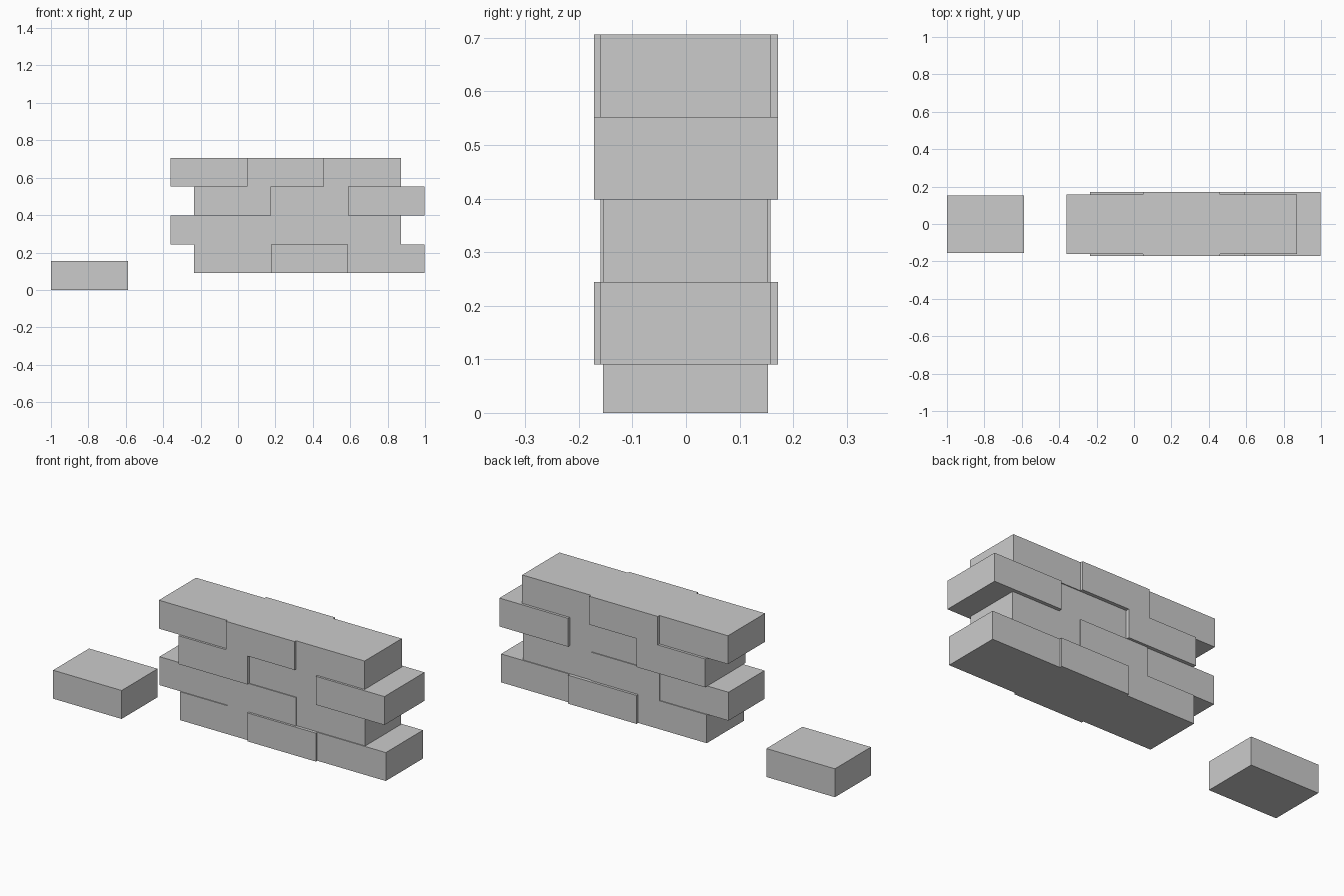
import bpy

if "Cube" in bpy.data.objects:
    bpy.data.objects.remove(bpy.data.objects["Cube"])

L, H = 0.411, 0.154        # brick length and height
BASE = 0.09                # height of the lowest course

# Depth ranges (front y, back y): wide, medium and narrow bricks
DEPTH = {"W": (-0.172, 0.172), "M": (-0.16, 0.158), "N": (-0.155, 0.153)}


def brick(name, x, z, kind):
    y0, y1 = DEPTH[kind]
    bpy.ops.mesh.primitive_cube_add(size=1, location=(x + L / 2, (y0 + y1) / 2, z + H / 2))
    ob = bpy.context.object
    ob.name = name
    ob.dimensions = (L, y1 - y0, H)
    bpy.ops.object.transform_apply(location=False, rotation=False, scale=True)


# Wall courses from bottom to top, in running bond
courses = [(-0.235, "MWM"), (-0.362, "NMN"), (-0.235, "WNW"), (-0.362, "MWM")]
for row, (start, kinds) in enumerate(courses):
    for col, kind in enumerate(kinds):
        brick(f"wall_brick_{row + 1}_{col + 1}", start + col * L, BASE + row * H, kind)

# Loose brick beside the wall
brick("loose_brick", -1.0, 0.0, "N")
